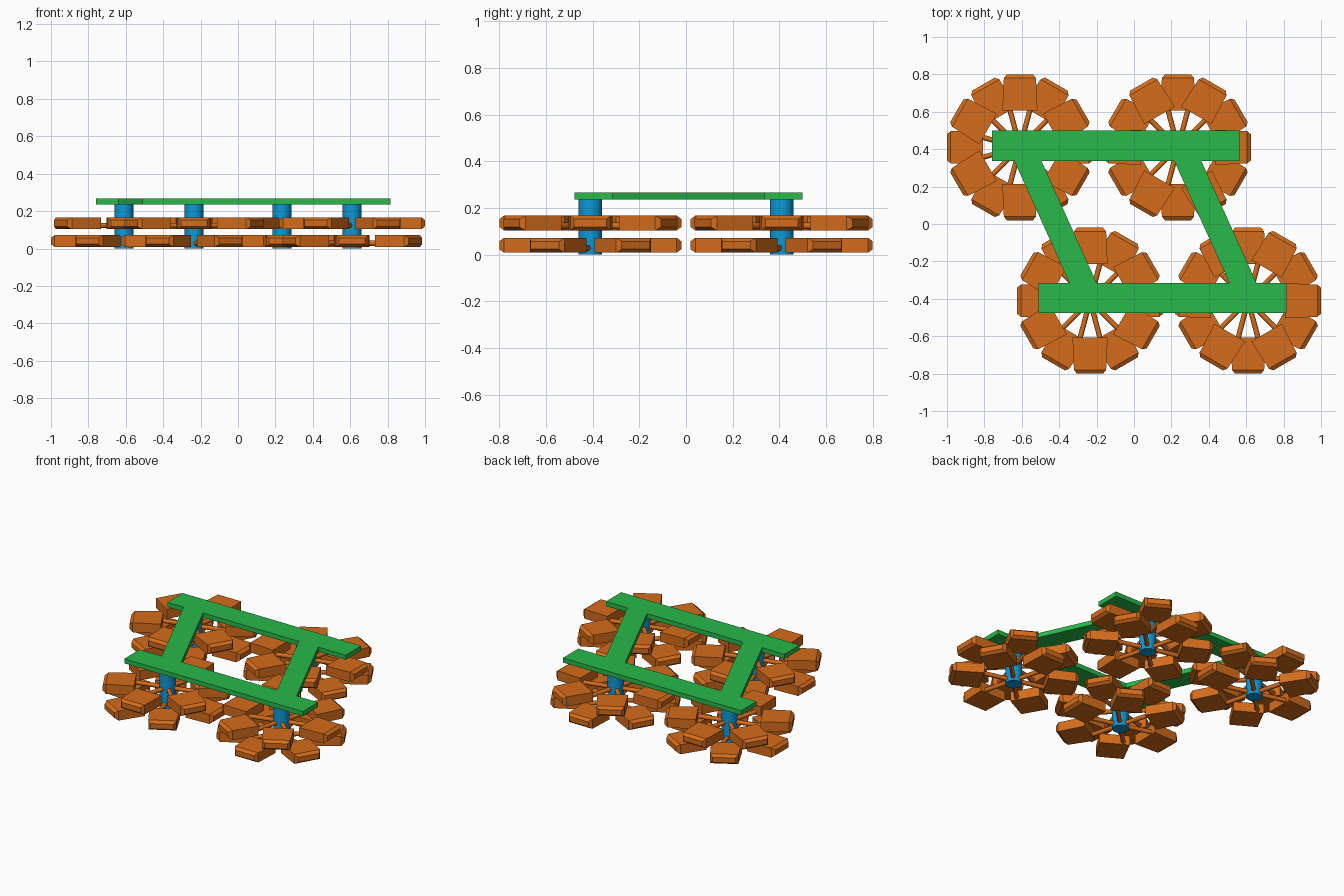
import bpy, bmesh, math
from mathutils import Matrix, Vector

if "Cube" in bpy.data.objects:
    bpy.data.objects.remove(bpy.data.objects["Cube"])


def material(name, rgb):
    m = bpy.data.materials.new(name)
    m.diffuse_color = (*rgb, 1)
    m.use_nodes = True
    m.node_tree.nodes["Principled BSDF"].inputs["Base Color"].default_value = m.diffuse_color
    return m


ORANGE = material("burnt_orange", (0.66, 0.15, 0.011))
GREEN = material("green", (0.021, 0.48, 0.067))
BLUE = material("blue", (0.004, 0.32, 0.68))


def finish(name, bm, mat, smooth=False):
    bmesh.ops.recalc_face_normals(bm, faces=bm.faces)
    me = bpy.data.meshes.new(name)
    bm.to_mesh(me)
    bm.free()
    me.materials.append(mat)
    ob = bpy.data.objects.new(name, me)
    bpy.context.collection.objects.link(ob)
    if smooth:
        bpy.context.view_layer.objects.active = ob
        ob.select_set(True)
        bpy.ops.object.shade_smooth_by_angle(angle=math.radians(35))
        ob.select_set(False)
    return ob


def slab(name, outline, z0, z1, mat):
    bm = bmesh.new()
    f = bm.faces.new([bm.verts.new((x, y, z0)) for x, y in outline])
    ext = bmesh.ops.extrude_face_region(bm, geom=[f])
    bmesh.ops.translate(bm, vec=(0, 0, z1 - z0),
                        verts=[v for v in ext["geom"] if isinstance(v, bmesh.types.BMVert)])
    return finish(name, bm, mat)


def add_rod(bm, a, b, r, n):
    a, b = Vector(a), Vector(b)
    d = b - a
    mat = Matrix.Translation((a + b) / 2) @ d.to_track_quat('Z', 'Y').to_matrix().to_4x4()
    bmesh.ops.create_cone(bm, cap_ends=True, segments=n, radius1=r, radius2=r,
                          depth=d.length, matrix=mat)


def add_paddle(bm, mat):
    # lofted rectangles: radius, half width, half height
    rings = []
    for r, w, h in ((0.197, 0.094, 0.032), (0.37, 0.086, 0.032), (0.39, 0.07, 0.017)):
        rings.append([bm.verts.new(mat @ Vector((r, sy * w, sz * h)))
                      for sy, sz in ((-1, -1), (1, -1), (1, 1), (-1, 1))])
    for a, b in zip(rings, rings[1:]):
        for i in range(4):
            j = (i + 1) % 4
            bm.faces.new((a[i], a[j], b[j], b[i]))
    bm.faces.new(rings[0])
    bm.faces.new(rings[-1])


# four rotors, each with a post and two staggered tiers of paddles;
# the right-hand rotors are turned by half a step (30 degrees)
rotors = {"back_left": (-0.61, 0.41, 0), "back_right": (0.235, 0.41, 30),
          "front_left": (-0.235, -0.41, 0), "front_right": (0.61, -0.41, 30)}
for place, (cx, cy, turn) in rotors.items():
    bm = bmesh.new()
    add_rod(bm, (cx, cy, 0), (cx, cy, 0.24), 0.05, 32)
    finish(place + "_post", bm, BLUE, True)
    for tier, z, start, spoke_start in (("lower", 0.04, 0, 45), ("upper", 0.135, 30, 15)):
        paddles, spokes = bmesh.new(), bmesh.new()
        for k in range(6):
            add_paddle(paddles, Matrix.Translation((cx, cy, z))
                       @ Matrix.Rotation(math.radians(start + turn + 60 * k), 4, 'Z'))
            # one off-centre spoke carries each paddle
            t = math.radians(spoke_start + 60 * k)
            c, s = math.cos(t), math.sin(t)
            add_rod(spokes, (cx + 0.04 * c, cy + 0.04 * s, z - 0.012),
                    (cx + 0.23 * c, cy + 0.23 * s, z - 0.012), 0.014, 12)
        finish(f"{place}_{tier}_paddles", paddles, ORANGE)
        finish(f"{place}_{tier}_spokes", spokes, ORANGE, True)

# frame bars and slanted cross braces
Z0, Z1 = 0.235, 0.266
slab("back_bar", [(-0.76, 0.337), (0.563, 0.337), (0.563, 0.5), (-0.76, 0.5)], Z0, Z1, GREEN)
slab("front_bar", [(-0.51, -0.477), (0.815, -0.477), (0.815, -0.315), (-0.51, -0.315)], Z0, Z1, GREEN)
for name, dx in (("left_brace", 0), ("right_brace", 0.855)):
    slab(name, [(-0.345 + dx, -0.315), (-0.2 + dx, -0.315),
                (-0.495 + dx, 0.337), (-0.64 + dx, 0.337)], Z0, Z1, GREEN)
